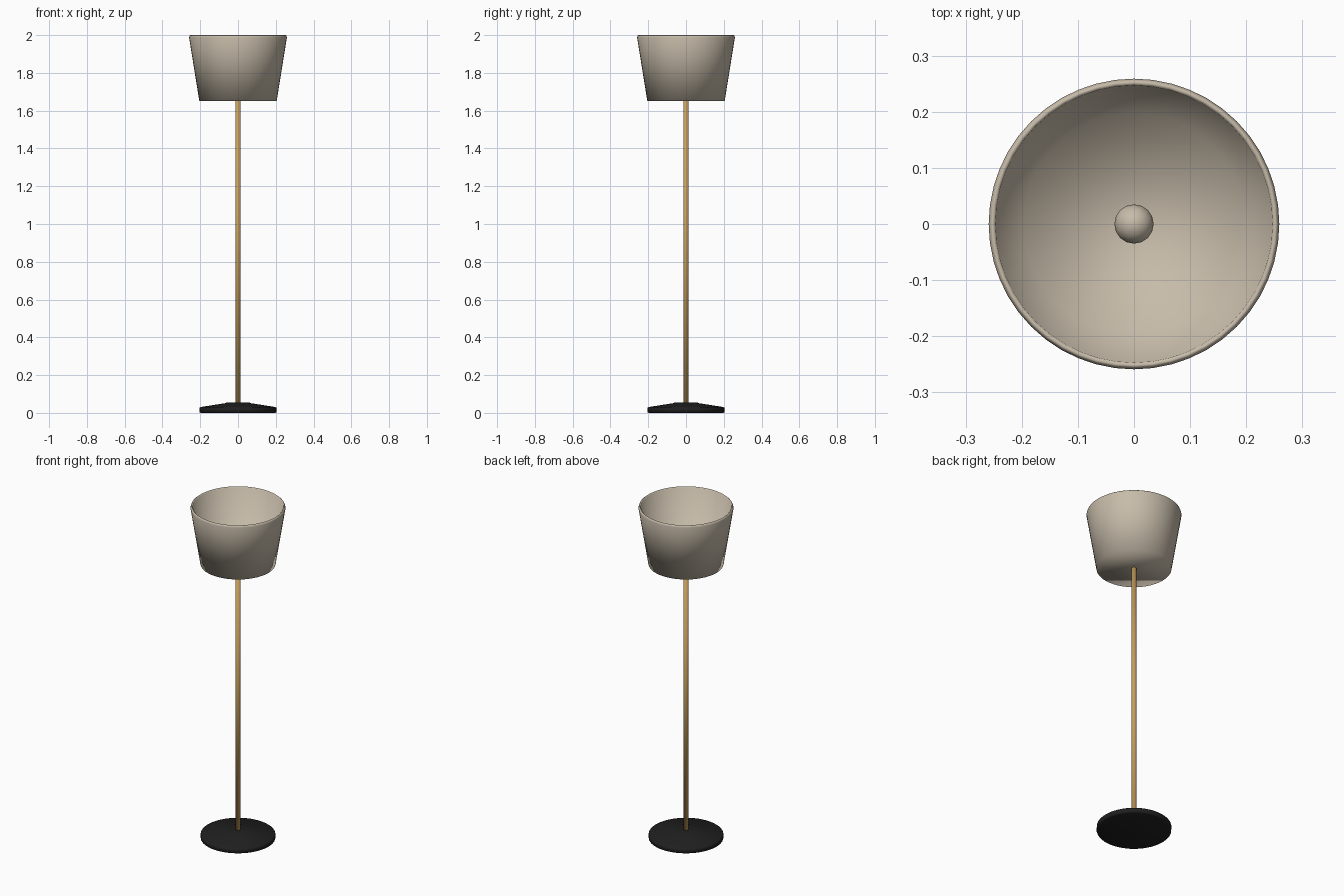
import bpy, bmesh, math

if "Cube" in bpy.data.objects:
    bpy.data.objects.remove(bpy.data.objects["Cube"])


def material(name, rgb):
    m = bpy.data.materials.new(name)
    m.diffuse_color = (*rgb, 1)
    m.use_nodes = True
    m.node_tree.nodes["Principled BSDF"].inputs["Base Color"].default_value = m.diffuse_color
    return m


fabric = material("beige_fabric", (0.57, 0.50, 0.40))
brass = material("brass", (0.56, 0.34, 0.11))
black = material("black_metal", (0.014, 0.014, 0.014))


def lathe(name, profile, sides, mat):
    """Turn an (r, z) profile round z, capping both of its ends."""
    bm = bmesh.new()
    rings = []
    for r, z in profile:
        rings.append([bm.verts.new((r * math.cos(a), r * math.sin(a), z))
                      for a in (2 * math.pi * i / sides for i in range(sides))])
    for a, b in zip(rings, rings[1:]):
        for i in range(sides):
            j = (i + 1) % sides
            bm.faces.new((a[i], a[j], b[j], b[i]))
    bm.faces.new(rings[0][::-1])
    bm.faces.new(rings[-1])
    for f in bm.faces:
        f.smooth = True
    mesh = bpy.data.meshes.new(name)
    bmesh.ops.recalc_face_normals(bm, faces=bm.faces)
    bm.to_mesh(mesh)
    bm.free()
    mesh.materials.append(mat)
    ob = bpy.data.objects.new(name, mesh)
    bpy.context.collection.objects.link(ob)
    return ob


# Weighted foot: short rim, shallow cone, small flat collar
lathe("base", [(0.196, 0), (0.204, 0.004), (0.204, 0.027), (0.198, 0.031),
               (0.07, 0.051), (0.062, 0.054)], 32, black)

# Slim stem
lathe("pole", [(0.0145, 0.045), (0.0145, 1.70)], 16, brass)

# Flared cup shade: outer wall, soft lip, inner wall and closed floor
lathe("shade", [(0.205, 1.652), (0.259, 1.988), (0.256, 1.997), (0.252, 2.0),
                (0.247, 1.996), (0.197, 1.662)], 48, fabric)

# Round bulb inside the shade
bpy.ops.mesh.primitive_uv_sphere_add(segments=16, ring_count=10, radius=0.035,
                                     location=(0, 0, 1.725))
bulb = bpy.context.object
bulb.name = "bulb"
bulb.data.materials.append(fabric)
bpy.ops.object.shade_smooth()
